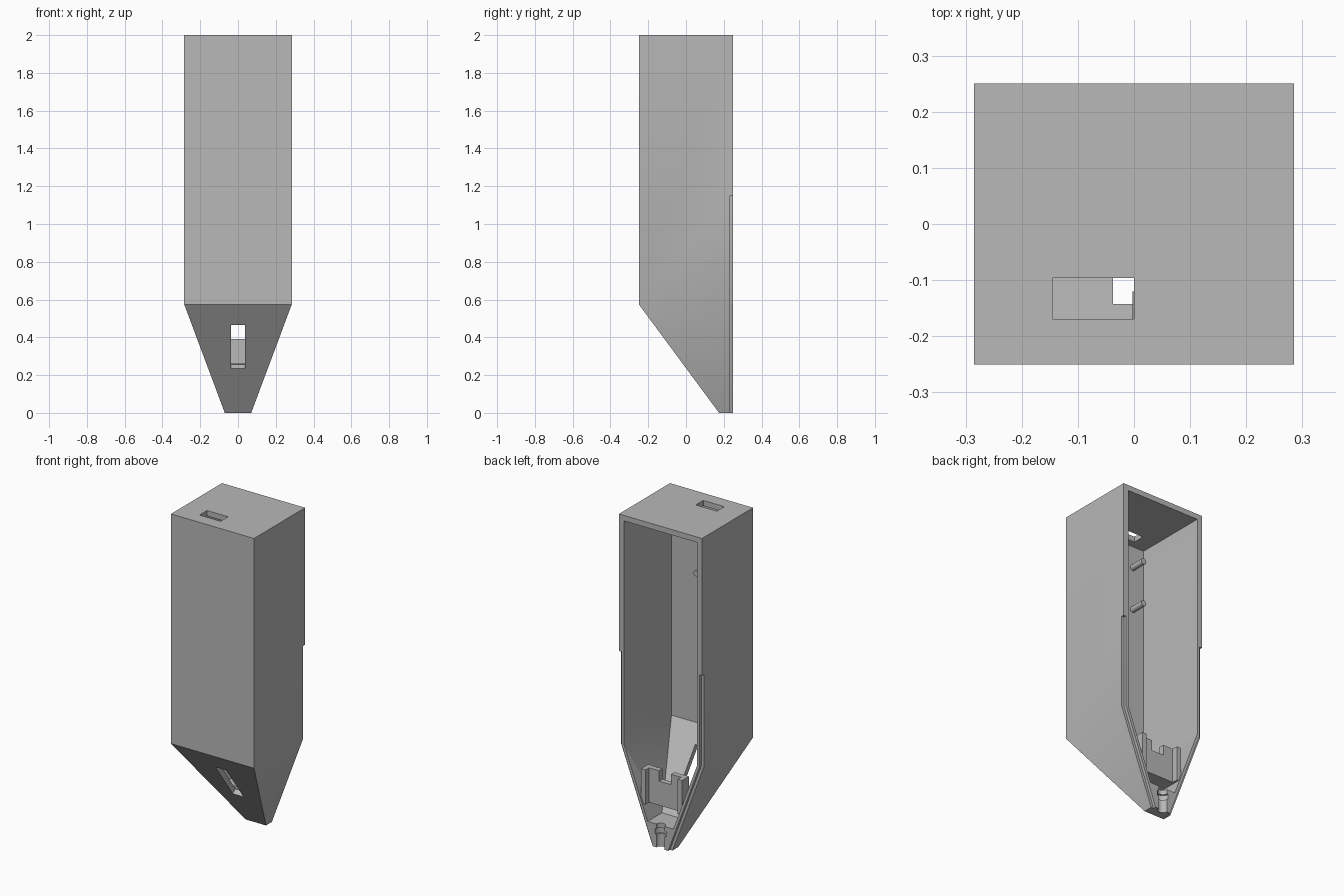
import bpy, bmesh, math
from mathutils import Matrix

if "Cube" in bpy.data.objects:
    bpy.data.objects.remove(bpy.data.objects["Cube"], do_unlink=True)

grey = bpy.data.materials.new("grey plastic")
grey.use_nodes = True
grey.diffuse_color = (0.48, 0.48, 0.48, 1)
grey.node_tree.nodes["Principled BSDF"].inputs["Base Color"].default_value = (0.48, 0.48, 0.48, 1)


def finish(name, bm):
    bmesh.ops.recalc_face_normals(bm, faces=bm.faces)
    mesh = bpy.data.meshes.new(name)
    bm.to_mesh(mesh)
    bm.free()
    mesh.materials.append(grey)
    ob = bpy.data.objects.new(name, mesh)
    bpy.context.collection.objects.link(ob)
    return ob


def stack(name, levels):
    """Loft of rectangles, each level given as z, half width, front y, back y."""
    bm = bmesh.new()
    rings = [[bm.verts.new(p) for p in ((-w, a, z), (w, a, z), (w, b, z), (-w, b, z))]
             for z, w, a, b in levels]
    for low, high in zip(rings, rings[1:]):
        for i in range(4):
            j = (i + 1) % 4
            bm.faces.new((low[i], low[j], high[j], high[i]))
    bm.faces.new(rings[0])
    bm.faces.new(rings[-1])
    return finish(name, bm)


def prism(name, outline, y0, y1):
    """Outline in x and z, extruded from y0 to y1."""
    bm = bmesh.new()
    face = bm.faces.new([bm.verts.new((x, y0, z)) for x, z in outline])
    out = bmesh.ops.extrude_face_region(bm, geom=[face])
    moved = [v for v in out["geom"] if isinstance(v, bmesh.types.BMVert)]
    bmesh.ops.translate(bm, verts=moved, vec=(0, y1 - y0, 0))
    return finish(name, bm)


def block(name, size, centre, tilt=0):
    bm = bmesh.new()
    m = Matrix.Translation(centre) @ Matrix.Rotation(tilt, 4, 'X') @ Matrix.Diagonal((*size, 1))
    bmesh.ops.create_cube(bm, size=1, matrix=m)
    return finish(name, bm)


def rod(name, radius, length, centre, tilt=0):
    bm = bmesh.new()
    m = Matrix.Translation(centre) @ Matrix.Rotation(tilt, 4, 'X')
    bmesh.ops.create_cone(bm, cap_ends=True, segments=32, radius1=radius,
                          radius2=radius, depth=length, matrix=m)
    return finish(name, bm)


def cut(target, cutter):
    mod = target.modifiers.new("cut", 'BOOLEAN')
    mod.operation = 'DIFFERENCE'
    mod.solver = 'EXACT'
    mod.object = cutter
    bpy.context.view_layer.objects.active = target
    bpy.ops.object.modifier_apply(modifier=mod.name)
    bpy.data.objects.remove(cutter, do_unlink=True)


# Case: tapered outside, hollow inside and open at the back
case = stack("case", [(0, .07, .175, .25), (.575, .285, -.25, .25), (2, .285, -.25, .25)])
cut(case, stack("cavity", [(.145, .088, .11, .3), (.583, .251, -.216, .3),
                           (1.966, .251, -.216, .3)]))

# Stepped lip along the lower back edges
for s in (-1, 1):
    edge = [(.015, -.1), (.268, .578), (.268, 1.15), (.4, 1.15), (.4, -.1)]
    cut(case, prism("lip_cutter", [(s * x, z) for x, z in edge], .232, .3))

# Port in the top and slot in the sloping front
cut(case, block("port_cutter", (.145, .073, .2), (-.0725, -.133, 2)))
cut(case, block("slot_cutter", (.074, .1, .286), (0, -.084, .35), math.atan(.739)))

# Cable channel with a collar groove in the tip
cut(case, rod("channel_cutter", .029, .4, (0, .25, .1)))
cut(case, rod("collar_cutter", .039, .035, (0, .25, .098)))

# Bracket: notched plate, two side cheeks and a shelf to the front
prism("bracket_plate", [(-.14, .24), (.14, .24), (.14, .455), (.041, .455), (.041, .39),
                        (-.041, .39), (-.041, .455), (-.14, .455)], .172, .205)
for side, s in (("right", -1), ("left", 1)):
    block("bracket_cheek_" + side, (.03, .07, .215), (s * .125, .205, .3475))
block("bracket_shelf", (.25, .15, .025), (0, .115, .2525))

# Mounting pegs on the inside of the front wall
for x in (-.172, .015):
    for z in (1.56, 1.83):
        rod("mounting_peg", .018, .1, (x, -.17, z), math.pi / 2)

# Smooth round parts, keep edges sharp
bpy.ops.object.select_all(action='DESELECT')
for ob in bpy.context.collection.objects:
    if ob.type == 'MESH' and (ob == case or ob.name.startswith("mounting_peg")):
        ob.select_set(True)
bpy.context.view_layer.objects.active = case
bpy.ops.object.shade_smooth_by_angle(angle=math.radians(25))
